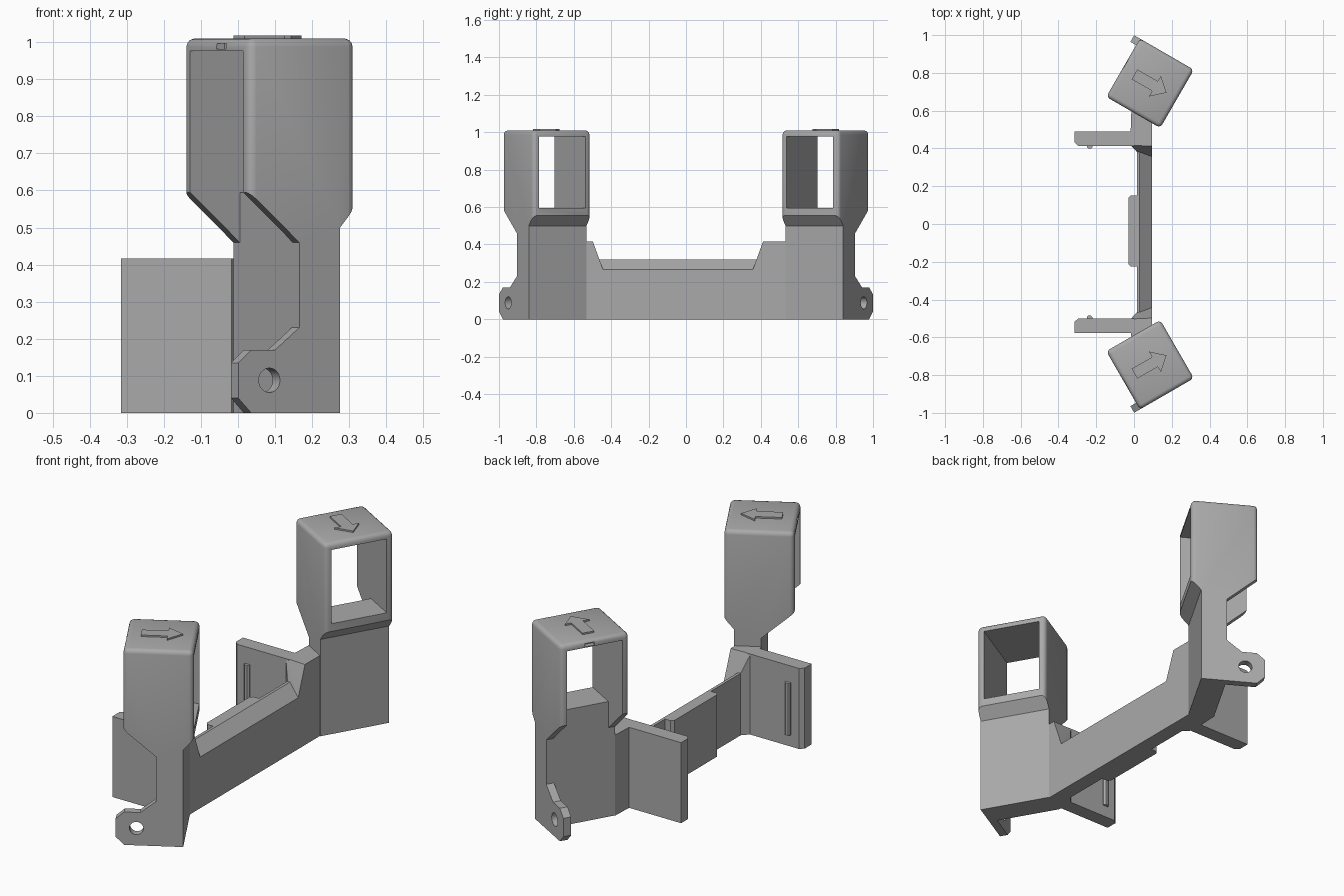
import bpy, bmesh, math
from mathutils import Vector

if "Cube" in bpy.data.objects:
    bpy.data.objects.remove(bpy.data.objects["Cube"])

grey = bpy.data.materials.new("plain grey")
grey.use_nodes = True
grey.diffuse_color = (0.4, 0.4, 0.4, 1)
grey.node_tree.nodes["Principled BSDF"].inputs["Base Color"].default_value = (0.4, 0.4, 0.4, 1)

CX, CY = 0.085, 0.745      # centre of a tube head
TURN = math.radians(30)
HALF = 0.178               # half width of a tube head
MID = -0.043               # centre of the bridge along y


def head_space(s):
    """Local (along tube, outward, up) to world for the head on side s."""
    c, k = math.cos(TURN), math.sin(TURN)
    return lambda a, b, z: Vector((CX + c * a + k * b, s * (CY - k * a + c * b), z))


def finish(name, bm):
    bmesh.ops.recalc_face_normals(bm, faces=bm.faces)
    mesh = bpy.data.meshes.new(name)
    bm.to_mesh(mesh)
    bm.free()
    mesh.materials.append(grey)
    ob = bpy.data.objects.new(name, mesh)
    bpy.context.collection.objects.link(ob)
    return ob


def prism(name, pts, lo, hi, place, rounded=None):
    """Extrude a 2D outline from lo to hi; place maps (p, q, depth) to world."""
    bm = bmesh.new()
    ends = [[bm.verts.new(place(p, q, d)) for p, q in pts] for d in (lo, hi)]
    bm.faces.new(ends[0])
    bm.faces.new(ends[1][::-1])
    n = len(pts)
    for i in range(n):
        j = (i + 1) % n
        bm.faces.new((ends[0][i], ends[0][j], ends[1][j], ends[1][i]))
    bmesh.ops.recalc_face_normals(bm, faces=bm.faces)
    if rounded:
        edges = [e for e in bm.edges if sum(v.co.z for v in e.verts) / 2 > 0.7]
        bmesh.ops.bevel(bm, geom=edges, offset=rounded, segments=3,
                        profile=0.5, affect='EDGES')
    return finish(name, bm)


def hull(name, pts):
    bm = bmesh.new()
    for p in pts:
        bm.verts.new(p)
    bmesh.ops.convex_hull(bm, input=bm.verts)
    bmesh.ops.dissolve_limit(bm, angle_limit=0.01, verts=bm.verts, edges=bm.edges)
    return finish(name, bm)


def cut(ob, cutter):
    mod = ob.modifiers.new("cut", 'BOOLEAN')
    mod.operation, mod.object, mod.solver = 'DIFFERENCE', cutter, 'EXACT'
    bpy.context.view_layer.objects.active = ob
    bpy.ops.object.modifier_apply(modifier=mod.name)
    bpy.data.objects.remove(cutter)


def smooth(ob):
    bpy.ops.object.select_all(action='DESELECT')
    ob.select_set(True)
    bpy.context.view_layer.objects.active = ob
    bpy.ops.object.shade_smooth_by_angle(angle=math.radians(35))


def rect(p0, p1, q0, q1):
    return [(p0, q0), (p1, q0), (p1, q1), (p0, q1)]


for s, side in ((1, "back"), (-1, "front")):
    at = head_space(s)
    across = lambda p, q, d, at=at: at(p, d, q)     # outline seen from the outer side
    flat = lambda p, q, d, at=at: at(p, q, d)       # outline seen from above

    # Tube head and its stem in one profile
    head = prism(side + "_tube_and_stem",
                 [(-0.165, 1.01), (0.165, 1.01), (0.165, 0.555), (0.117, 0.5),
                  (0.117, 0), (-0.01, 0), (-0.01, 0.46), (-0.165, 0.595)],
                 -HALF, HALF, across, rounded=0.022)
    # Window through the tube, open floor at the rear, small notch
    wall = HALF - 0.035
    cut(head, prism("window_cutter",
                    [(-0.4, 0.976), (0.4, 0.976), (0.4, 0.595), (-0.01, 0.595),
                     (-0.01, 0.4), (-0.4, 0.4)], -wall, wall, across))
    cut(head, prism("notch_cutter", rect(-0.2, -0.14, 0.981, 0.996), 0.0, 0.05, across))
    smooth(head)

    # Screw tab with hole
    tab = prism(side + "_screw_tab",
                [(0.0, 0), (-0.16, 0), (-0.2, 0.04), (-0.2, 0.135), (-0.16, 0.17),
                 (-0.085, 0.17), (-0.01, 0.23), (0.0, 0.23)],
                HALF - 0.04, HALF, across)
    ring = [(-0.103 + 0.033 * math.cos(t * math.pi / 12),
             0.088 + 0.033 * math.sin(t * math.pi / 12)) for t in range(24)]
    cut(tab, prism("hole_cutter", ring, 0.1, 0.25, across))
    smooth(tab)

    # Raised direction arrow
    prism(side + "_arrow",
          [(-0.095, 0.03), (0.03, 0.03), (0.03, 0.063), (0.1, 0),
           (0.03, -0.063), (0.03, -0.03), (-0.095, -0.03)],
          1.005, 1.018, flat)

    # Shoulder joining stem to bridge, flared towards the arm
    y = lambda d, s=s: MID + s * d
    shoulder = []
    for z in (0, 0.416):
        shoulder += [(0.094, s * 0.54, z), (-0.014, s * 0.598, z),
                     (-0.018, y(0.53), z), (-0.018, y(0.46), z)]
    shoulder += [(0.094, y(0.455), 0.416), (0.094, y(0.4), 0.265), (0.094, y(0.4), 0),
                 (0.03, y(0.425), 0.32), (0.015, y(0.425), 0.32), (0.015, y(0.425), 0)]
    hull(side + "_shoulder", shoulder)

    # Clip arm with rib on its inner face
    up = lambda p, q, d, y=y: Vector((p, y(q), d))
    prism(side + "_clip_arm",
          [(0.0, 0.457), (-0.295, 0.457), (-0.315, 0.475), (-0.315, 0.533), (0.0, 0.533)],
          0, 0.416, up)
    prism(side + "_arm_rib",
          [(-0.25, 0.46), (-0.25, 0.45), (-0.242, 0.442), (-0.228, 0.442),
           (-0.22, 0.45), (-0.22, 0.46)], 0.06, 0.33, up)

# Bridge bar with sloping top
along_y = lambda p, q, d: Vector((p, MID + d, q))
prism("bridge_bar", [(0.015, 0), (0.094, 0), (0.094, 0.265), (0.03, 0.32), (0.015, 0.32)],
      -0.43, 0.43, along_y)

# Pad on the rear of the bridge
prism("bridge_pad",
      [(0.02, -0.225), (-0.017, -0.225), (-0.03, -0.212), (-0.03, 0.137),
       (-0.017, 0.15), (0.02, 0.15)], 0, 0.32, lambda p, q, d: Vector((p, q, d)))
